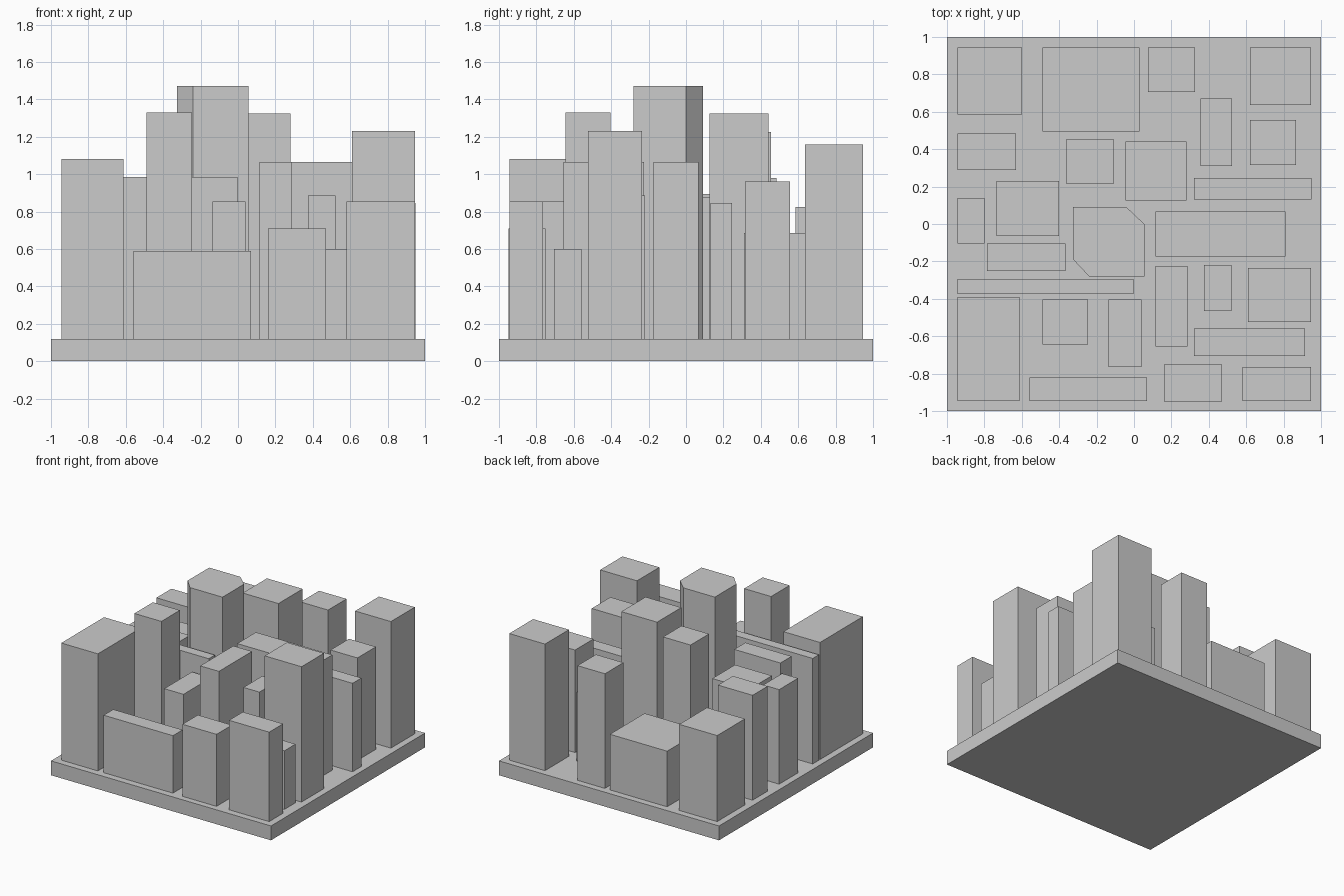
import bpy
import bmesh

BASE_TOP = 0.118


def prism(name, outline, z0, z1):
    """Extrude a counter-clockwise outline straight up from z0 to z1."""
    bm = bmesh.new()
    face = bm.faces.new([bm.verts.new((x, y, z0)) for x, y in outline])
    top = bmesh.ops.extrude_face_region(bm, geom=[face], use_keep_orig=True)
    verts = [v for v in top["geom"] if isinstance(v, bmesh.types.BMVert)]
    bmesh.ops.translate(bm, verts=verts, vec=(0, 0, z1 - z0))
    bmesh.ops.recalc_face_normals(bm, faces=bm.faces)
    mesh = bpy.data.meshes.new(name)
    bm.to_mesh(mesh)
    bm.free()
    obj = bpy.data.objects.new(name, mesh)
    bpy.context.collection.objects.link(obj)
    return obj


def block(name, x0, x1, y0, y1, z1, z0=BASE_TOP):
    return prism(name, [(x0, y0), (x1, y0), (x1, y1), (x0, y1)], z0, z1)


# Ground slab
block("base_slab", -1, 1, -1, 1, BASE_TOP, 0)

# Central tower with two cut corners
prism("central_tower",
      [(-0.24, -0.28), (0.055, -0.28), (0.055, 0.0), (-0.04, 0.09),
       (-0.325, 0.09), (-0.325, -0.19)], BASE_TOP, 1.47)

# Buildings by district: x0, x1, y0, y1, roof height
districts = {
    "back_left": [
        (-0.945, -0.60, 0.585, 0.945, 0.825),
        (-0.49, 0.03, 0.495, 0.945, 0.575),
        (-0.945, -0.63, 0.29, 0.485, 0.98),
        (-0.36, -0.11, 0.215, 0.455, 1.225),
        (-0.735, -0.40, -0.065, 0.23, 0.875),
        (-0.945, -0.80, -0.105, 0.14, 0.895),
    ],
    "back_right": [
        (0.075, 0.325, 0.705, 0.945, 1.06),
        (0.62, 0.945, 0.635, 0.945, 1.158),
        (0.355, 0.525, 0.31, 0.67, 0.685),
        (0.62, 0.865, 0.315, 0.555, 0.96),
        (-0.045, 0.28, 0.125, 0.44, 1.323),
        (0.32, 0.95, 0.13, 0.245, 0.845),
        (0.115, 0.81, -0.175, 0.068, 1.065),
    ],
    "front_left": [
        (-0.785, -0.365, -0.25, -0.105, 0.977),
        (-0.945, -0.003, -0.375, -0.295, 0.985),
        (-0.945, -0.612, -0.945, -0.39, 1.08),
        (-0.49, -0.245, -0.645, -0.405, 1.33),
        (-0.135, 0.04, -0.765, -0.405, 0.853),
        (-0.56, 0.07, -0.945, -0.82, 0.59),
    ],
    "front_right": [
        (0.115, 0.285, -0.655, -0.225, 1.065),
        (0.375, 0.52, -0.465, -0.22, 0.885),
        (0.61, 0.945, -0.525, -0.235, 1.23),
        (0.32, 0.915, -0.705, -0.56, 0.60),
        (0.16, 0.47, -0.95, -0.75, 0.71),
        (0.58, 0.945, -0.945, -0.765, 0.853),
    ],
}
for district, buildings in districts.items():
    for i, dims in enumerate(buildings, 1):
        block(f"{district}_building_{i}", *dims)
